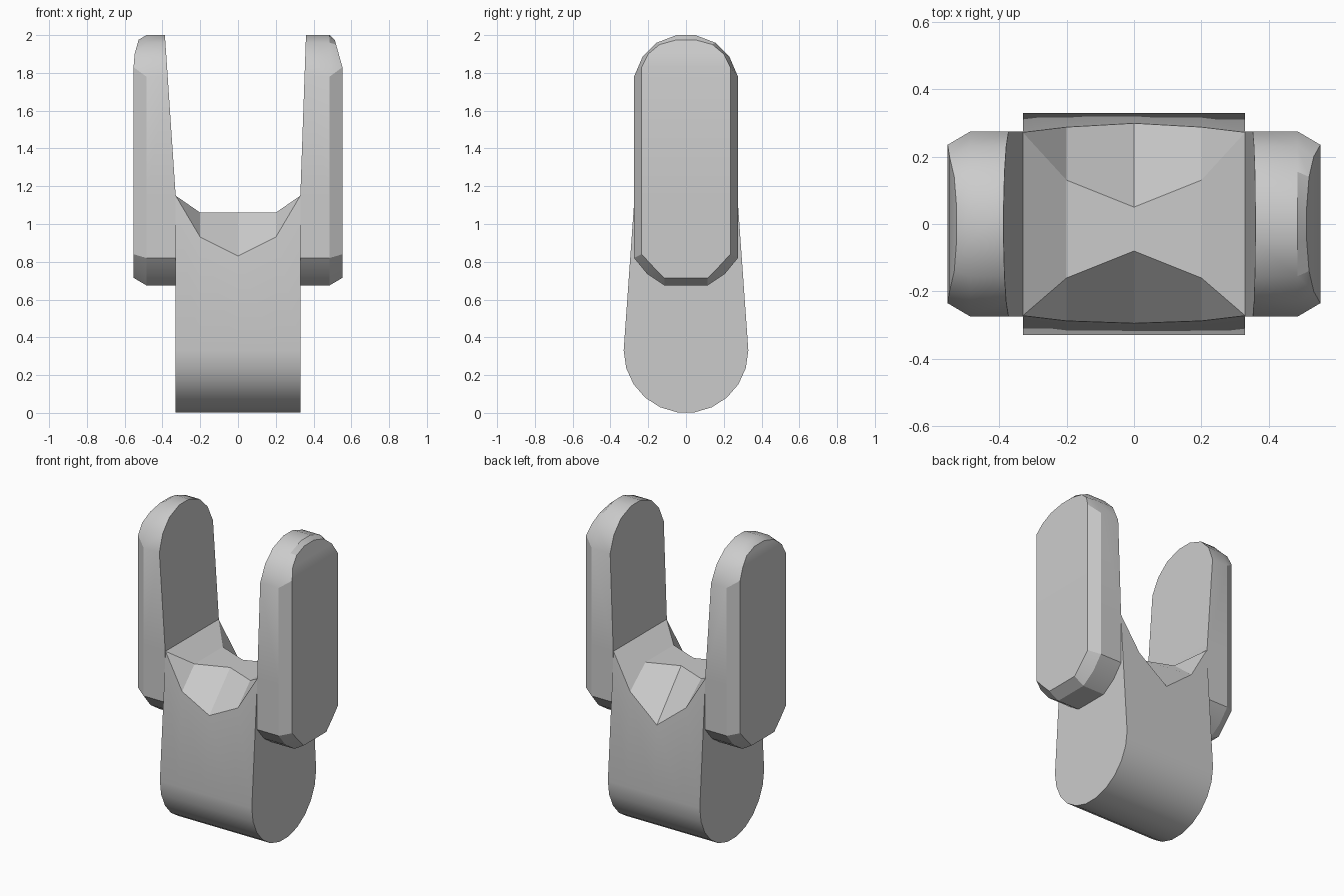
import bpy, bmesh
from math import cos, sin, pi, radians

cube = bpy.data.objects.get("Cube")
if cube:
    bpy.data.objects.remove(cube, do_unlink=True)

grey = bpy.data.materials.new("plain grey")
grey.use_nodes = True
colour = (0.6, 0.6, 0.6, 1)
grey.diffuse_color = colour
grey.node_tree.nodes["Principled BSDF"].inputs["Base Color"].default_value = colour


def loft(name, rings, smooth_angle):
    """Skin a row of rings; caps are strips across each end."""
    bm = bmesh.new()
    rows = [[bm.verts.new(p) for p in ring] for ring in rings]
    n = len(rows[0])
    for a, b in zip(rows, rows[1:]):
        for i in range(n):
            j = (i + 1) % n
            bm.faces.new((a[i], a[j], b[j], b[i]))
    for row in (rows[0], rows[-1]):
        for i in range(n // 2 - 1):
            bm.faces.new((row[i], row[i + 1], row[n - 2 - i], row[n - 1 - i]))
    bmesh.ops.remove_doubles(bm, verts=bm.verts, dist=0.0005)
    bmesh.ops.recalc_face_normals(bm, faces=bm.faces)
    mesh = bpy.data.meshes.new(name)
    bm.to_mesh(mesh)
    bm.free()
    mesh.materials.append(grey)
    obj = bpy.data.objects.new(name, mesh)
    bpy.context.collection.objects.link(obj)
    bpy.ops.object.select_all(action='DESELECT')
    obj.select_set(True)
    bpy.context.view_layer.objects.active = obj
    bpy.ops.object.shade_smooth_by_angle(angle=radians(smooth_angle))
    return obj


# Body: rounded foot, tapering sides and a saddle with chamfered front and back
R = 0.33


def side_y(z):
    return R - 0.058 * (z - R) / 0.82


def body_ring(x, front_z, back_z, front_y, back_y, top_z):
    arc = [(x, -R * cos(pi * i / 11), R - R * sin(pi * i / 11)) for i in range(12)]
    arc = arc[6:] + [(x, side_y(back_z), back_z), (x, back_y, top_z),
                     (x, front_y, top_z), (x, -side_y(front_z), front_z)] + arc[:6]
    return arc


end = (1.15, 1.15, -0.272, 0.272, 1.15)
mid = (0.93, 0.93, -0.16, 0.13, 1.06)
centre = (0.83, 0.77, -0.08, 0.05, 1.06)
columns = [(-R, end), (-0.2, mid), (0, centre), (0.2, mid), (R, end)]
loft("body", [body_ring(x, *c) for x, c in columns], 25)

# Arms: half outline from the bottom up, for the full rim and the outer face
rim = [(0.115, 0.675), (0.205, 0.735), (0.275, 0.82), (0.275, 1.15),
       (0.275, 1.78), (0.23, 1.885), (0.155, 1.96), (0.05, 2.0)]
face = [(0.115, 0.715), (0.175, 0.775), (0.235, 0.84), (0.235, 1.15),
        (0.235, 1.83), (0.2, 1.9), (0.14, 1.95), (0.05, 1.975)]


def arm(name, side, inner_top, shoulder):
    def ring(half, x_at):
        whole = half + [(-y, z) for y, z in reversed(half)]
        return [(side * x_at(z), y, z) for y, z in whole]

    inner = ring(rim, lambda z: R + max(0, z - 1.15) / 0.85 * (inner_top - R))
    middle = ring(rim, lambda z: 0.485)
    outer = ring(face, lambda z: 0.553 - 0.28 * max(0, z - shoulder))
    loft(name, [inner, middle, outer], 25)


arm("left_arm", 1, 0.36, 1.83)
arm("right_arm", -1, 0.387, 1.88)
